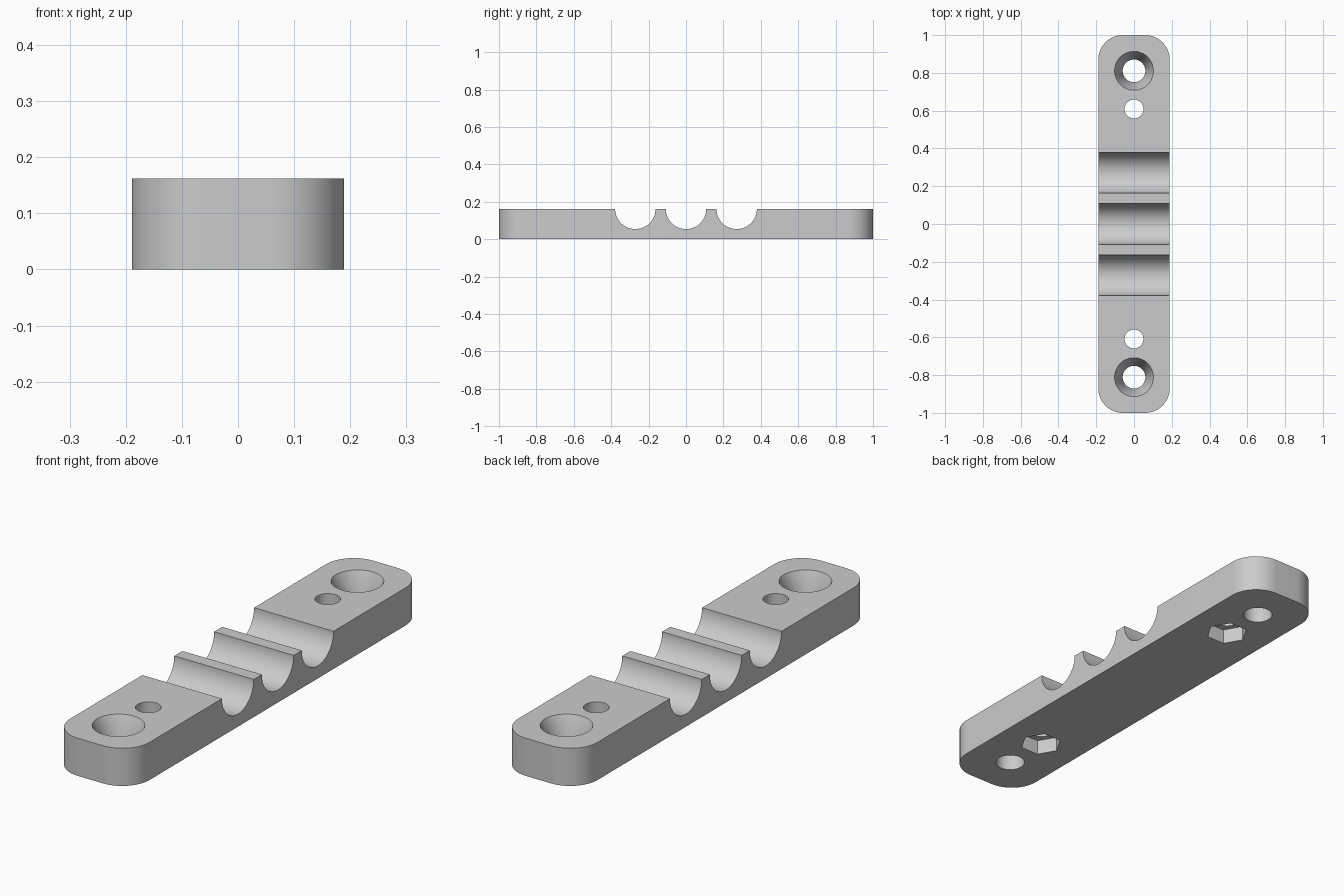
import bpy
import bmesh
from math import pi, radians
from mathutils import Matrix

cube = bpy.data.objects.get("Cube")
if cube:
    bpy.data.objects.remove(cube, do_unlink=True)

WIDTH, LENGTH, HEIGHT = 0.378, 2.0, 0.162
CORNER = 0.13

grey = bpy.data.materials.new("plain_grey")
grey.use_nodes = True
colour = (0.6, 0.6, 0.6, 1)
grey.diffuse_color = colour
grey.node_tree.nodes["Principled BSDF"].inputs["Base Color"].default_value = colour


def make_object(name, bm):
    bmesh.ops.recalc_face_normals(bm, faces=bm.faces)
    mesh = bpy.data.meshes.new(name)
    bm.to_mesh(mesh)
    bm.free()
    mesh.materials.append(grey)
    obj = bpy.data.objects.new(name, mesh)
    bpy.context.collection.objects.link(obj)
    return obj


def cutter(name, centre, r_low, r_high, depth, sides=64, turn=None):
    bm = bmesh.new()
    bmesh.ops.create_cone(bm, cap_ends=True, segments=sides, radius1=r_low,
                          radius2=r_high, depth=depth,
                          matrix=Matrix.Translation(centre) @ (turn or Matrix()))
    obj = make_object(name, bm)
    obj.hide_render = True
    return obj


# Clamp bar with rounded upright corners
bm = bmesh.new()
bmesh.ops.create_cube(bm, size=1, matrix=Matrix.Translation((0, 0, HEIGHT / 2))
                      @ Matrix.Diagonal((WIDTH, LENGTH, HEIGHT, 1)))
upright = [e for e in bm.edges if abs(e.verts[0].co.z - e.verts[1].co.z) > 0.1]
bmesh.ops.bevel(bm, geom=upright, offset=CORNER, segments=16, profile=0.5,
                affect='EDGES')
bar = make_object("clamp_bar", bm)

# Three half-round grooves across the top
across = Matrix.Rotation(pi / 2, 4, 'Y')
cutters = [cutter("groove_cutter", (0, y, HEIGHT), 0.108, 0.108, 1, 96, across)
           for y in (-0.271, 0, 0.271)]

# Mirrored screw holes, countersinks, bolt holes and nut pockets
SINK, NUT = 0.1, 0.065
for side in (-1, 1):
    screw_y, bolt_y = side * 0.811, side * 0.609
    cutters += [
        cutter("screw_hole_cutter", (0, screw_y, 0), 0.06, 0.06, 1),
        cutter("countersink_cutter", (0, screw_y, HEIGHT - SINK / 2),
               0.06, 0.103, SINK + 0.0005),
        cutter("bolt_hole_cutter", (0, bolt_y, 0), 0.05, 0.05, 1, 48),
        cutter("nut_pocket_cutter", (0, bolt_y, 0), 0.086, 0.086, 2 * NUT, 6,
               Matrix.Rotation(pi / 2, 4, 'Z')),
    ]

# Point the hexagon corners across the bar
for obj in cutters:
    if obj.name.startswith("nut"):
        far = max(obj.data.vertices, key=lambda v: abs(v.co.x))
        if abs(far.co.x) < 0.08:
            y = sum(v.co.y for v in obj.data.vertices) / len(obj.data.vertices)
            spot = Matrix.Translation((0, y, 0))
            obj.data.transform(spot @ Matrix.Rotation(pi / 6, 4, 'Z') @ spot.inverted())

# Apply the cuts
bpy.context.view_layer.objects.active = bar
bar.select_set(True)
for obj in cutters:
    cut = bar.modifiers.new(obj.name, 'BOOLEAN')
    cut.operation = 'DIFFERENCE'
    cut.solver = 'EXACT'
    cut.object = obj
    bpy.ops.object.modifier_apply(modifier=cut.name)
for obj in cutters:
    bpy.data.objects.remove(obj, do_unlink=True)

# Smooth curves, sharp rims
bpy.ops.object.select_all(action='DESELECT')
bar.select_set(True)
bpy.ops.object.shade_smooth_by_angle(angle=radians(30))
